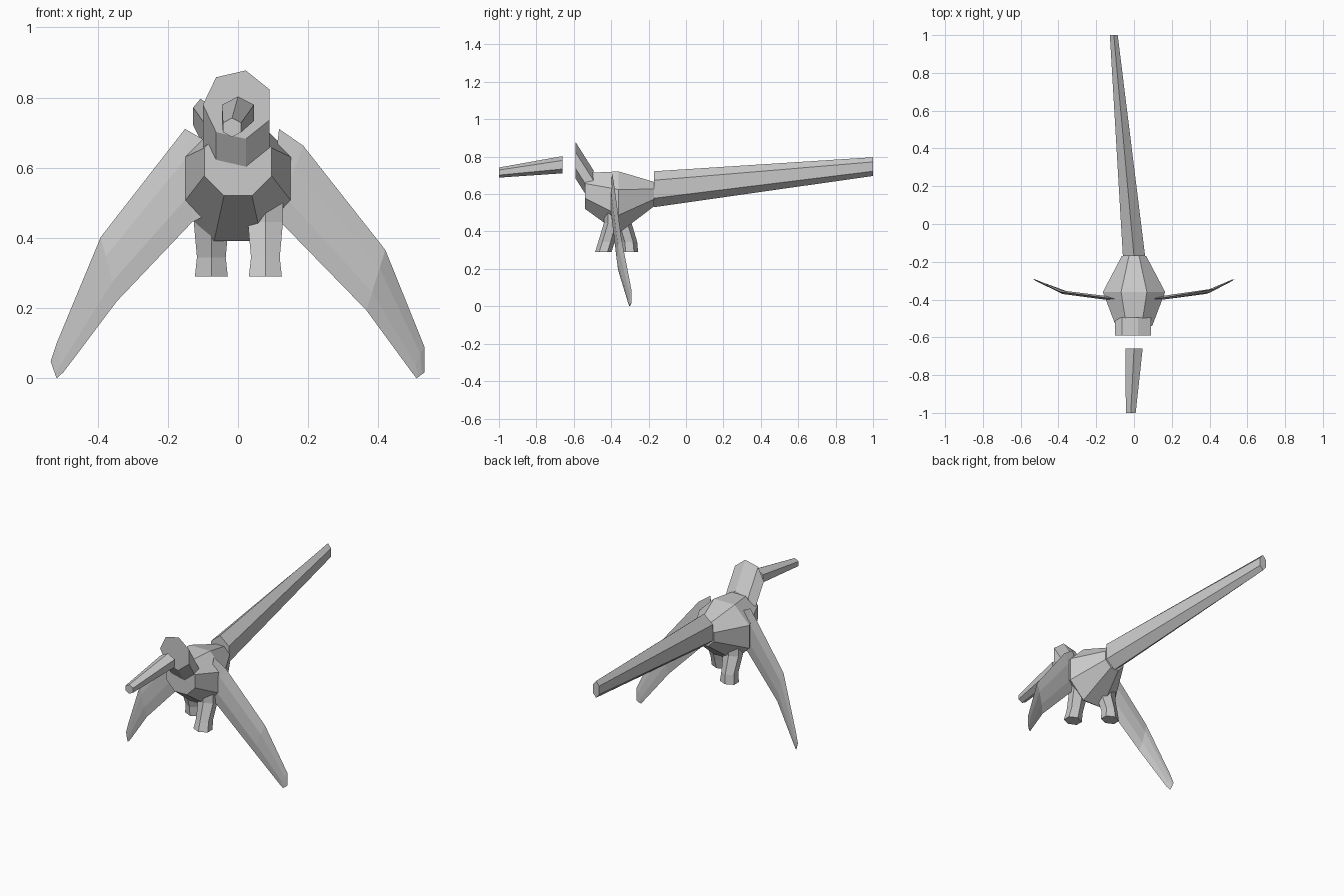
import bpy, bmesh
from math import sin, cos, pi, radians
from mathutils import Vector

cube = bpy.data.objects.get("Cube")
if cube:
    bpy.data.objects.remove(cube, do_unlink=True)

# One plain colour for everything
GREY = (0.6, 0.6, 0.6, 1)
grey = bpy.data.materials.new("plain_grey")
grey.use_nodes = True
grey.diffuse_color = GREY
grey.node_tree.nodes["Principled BSDF"].inputs["Base Color"].default_value = GREY


def loft(name, rings):
    """Skin a list of equal-sized rings and cap both ends, flat shaded."""
    bm = bmesh.new()
    loops = [[bm.verts.new(p) for p in ring] for ring in rings]
    n = len(loops[0])
    for a, b in zip(loops, loops[1:]):
        for i in range(n):
            j = (i + 1) % n
            bm.faces.new((a[i], a[j], b[j], b[i]))
    bm.faces.new(loops[0])
    bm.faces.new(loops[-1])
    bmesh.ops.recalc_face_normals(bm, faces=bm.faces)
    mesh = bpy.data.meshes.new(name)
    bm.to_mesh(mesh)
    bm.free()
    mesh.materials.append(grey)
    obj = bpy.data.objects.new(name, mesh)
    bpy.context.collection.objects.link(obj)
    return obj


def angles(n, start):
    return [radians(start) + 2 * pi * i / n for i in range(n)]


def upright(n, start, x, y, z, rx, rz):
    """Polygon facing along y."""
    return [Vector((x + rx * cos(a), y, z + rz * sin(a))) for a in angles(n, start)]


def level(n, start, x, y, z, rx, ry):
    """Polygon facing along z."""
    return [Vector((x + rx * cos(a), y + ry * sin(a), z)) for a in angles(n, start)]


# Body: three octagons, widest in the middle
body = []
for y, z, half in ((-0.54, 0.617, 0.096), (-0.36, 0.556, 0.165), (-0.17, 0.6, 0.065)):
    r = half / cos(pi / 8)
    body.append(upright(8, 22.5, 0, y, z, r, r))
loft("body", body)

# Neck and head: a seven-sided tube sheared up and forward
loft("head", [upright(7, 180, 0, -0.59, 0.78, 0.1, 0.1),
              upright(7, 180, 0, -0.495, 0.63, 0.1, 0.1)])

# Beak: a tapered six-sided rod in front of the face
loft("beak", [upright(6, 30, 0, -0.66, 0.757, 0.053, 0.046),
              upright(6, 30, -0.017, -1, 0.715, 0.03, 0.027)])

# Tail: a long tapered six-sided rod, drifting sideways
loft("tail", [upright(6, 30, 0, -0.17, 0.626, 0.068, 0.096),
              upright(6, 30, -0.107, 1, 0.747, 0.024, 0.05)])

# Legs: hexagonal, one striding forward and one trailing
for name, x, hip, knee, foot in (("left_leg", 0.078, -0.395, -0.425, -0.442),
                                 ("right_leg", -0.076, -0.335, -0.305, -0.3)):
    rings = []
    for y, z, half in ((hip, 0.5, 0.05), (hip, 0.445, 0.05),
                       (knee, 0.345, 0.041), (foot, 0.29, 0.047)):
        rings.append(level(6, 30, x, y, z, half / cos(pi / 6), 0.044))
    loft(name, rings)


def sweep(x):
    """Wings curl backward toward the tip."""
    return -0.41 + 0.05 * min(x / 0.39, 1) + 0.48 * max(x - 0.39, 0)


def wing(name, side, sections):
    """Thin blade; each section gives the upper and lower edge and half thickness."""
    rings = []
    for px, pz, qx, qz, t in sections:
        ring = []
        for f, s in ((0, 0), (0.3, 1), (0.7, 1), (1, 0), (0.7, -1), (0.3, -1)):
            x, z = px + (qx - px) * f, pz + (qz - pz) * f
            ring.append(Vector((side * x, sweep(x) + s * t, z)))
        rings.append(ring)
    loft(name, rings)


wing("left_wing", 1, ((0.117, 0.711, 0.09, 0.48, 0.006),
                      (0.186, 0.663, 0.11, 0.457, 0.01),
                      (0.42, 0.366, 0.366, 0.194, 0.009),
                      (0.531, 0.091, 0.495, 0.018, 0.004),
                      (0.531, 0.017, 0.509, 0, 0.002)))
wing("right_wing", -1, ((0.08, 0.67, 0.1, 0.46, 0.006),
                        (0.151, 0.711, 0.13, 0.446, 0.01),
                        (0.391, 0.403, 0.345, 0.22, 0.009),
                        (0.517, 0.1, 0.497, 0.018, 0.004),
                        (0.534, 0.049, 0.517, 0, 0.002)))
